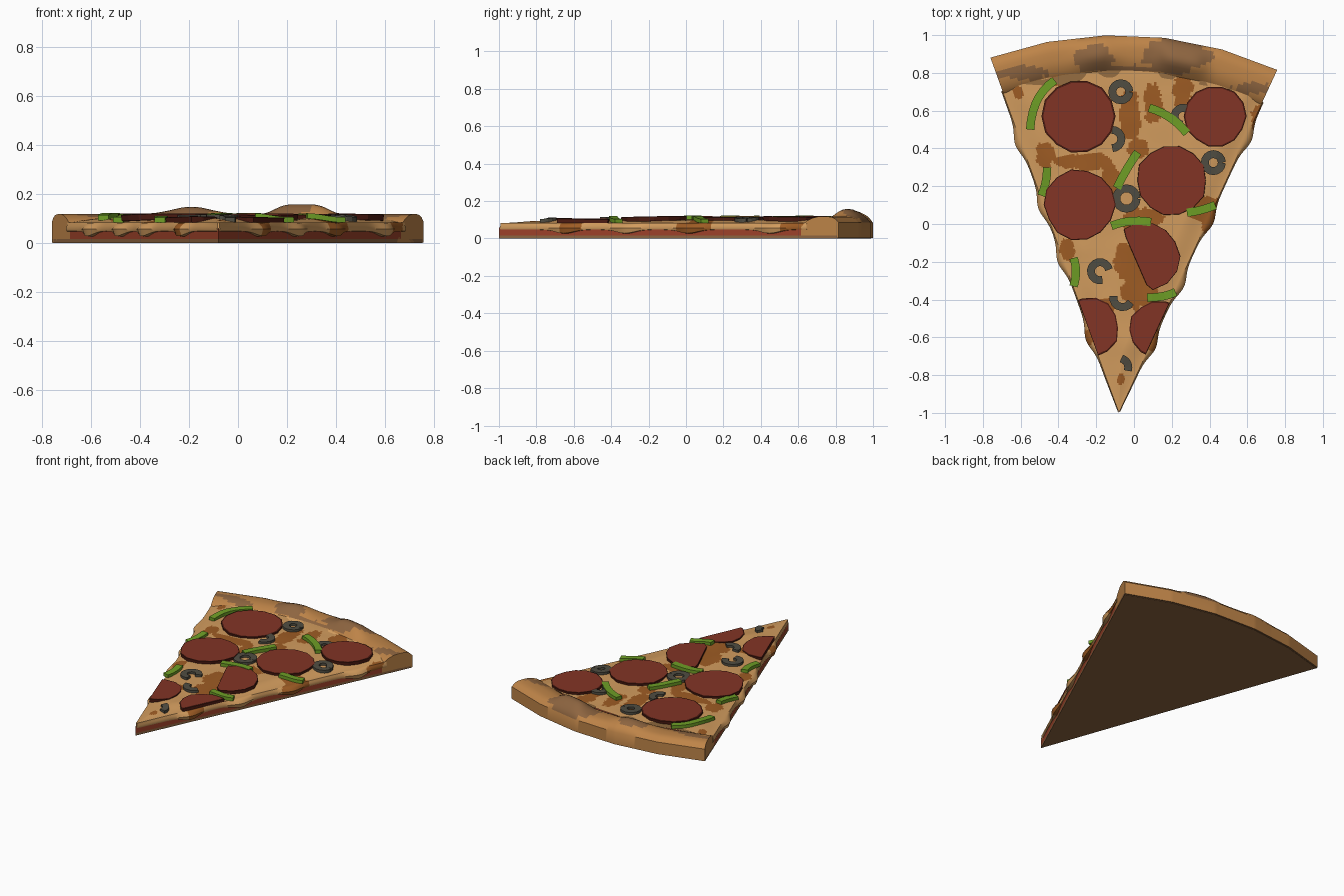
import bpy, bmesh, math, random
from mathutils import Vector, noise

if "Cube" in bpy.data.objects:
    bpy.data.objects.remove(bpy.data.objects["Cube"])

random.seed(4)
TIP = Vector((-0.08, -1.0))
AL, AR = math.radians(-19.88), math.radians(24.78)   # slice edges, angle from +y
NL = Vector((-math.cos(AL), math.sin(AL)))           # outward edge normals
NR = Vector((math.cos(AR), -math.sin(AR)))


def mat(name, *rgb):
    m = bpy.data.materials.new(name)
    m.diffuse_color = [((c / 255 + 0.055) / 1.055) ** 2.4 for c in rgb] + [1]
    m.use_nodes = True
    m.node_tree.nodes["Principled BSDF"].inputs["Base Color"].default_value = m.diffuse_color
    return m


CRUST = mat("golden crust", 190, 132, 72)
CHAR = mat("toasted brown", 142, 101, 64)
CHEESE = mat("melted cheese", 210, 156, 94)
BROWNED = mat("browned cheese", 158, 92, 36)
SAUCE = mat("tomato sauce", 158, 66, 42)
MEAT = mat("sausage red", 130, 52, 37)
RIM = mat("sausage dark rim", 78, 28, 18)
GREEN = mat("pepper green", 110, 158, 38)
OLIVE = mat("olive black", 80, 77, 66)


def loft(name, sections, mats, rule=None, smooth=False):
    """Skin closed cross-sections in order and cap both ends."""
    bm = bmesh.new()
    rings = [[bm.verts.new(p) for p in s] for s in sections]
    n = len(rings[0])
    for a, b in zip(rings, rings[1:]):
        for j in range(n):
            bm.faces.new((a[j], a[(j + 1) % n], b[(j + 1) % n], b[j]))
    bm.faces.new(rings[0])
    bm.faces.new(rings[-1])
    bmesh.ops.recalc_face_normals(bm, faces=bm.faces)
    if rule:
        for f in bm.faces:
            f.material_index = rule(f)
    me = bpy.data.meshes.new(name)
    bm.to_mesh(me)
    bm.free()
    for m in mats:
        me.materials.append(m)
    ob = bpy.data.objects.new(name, me)
    bpy.context.collection.objects.link(ob)
    if smooth:
        bpy.ops.object.select_all(action='DESELECT')
        ob.select_set(True)
        bpy.context.view_layer.objects.active = ob
        bpy.ops.object.shade_smooth_by_angle(angle=math.radians(40))
    return ob


def polar(a, r):
    return TIP + r * Vector((math.sin(a), math.cos(a)))


def facet(t, r):
    """Point on the five-sided arc of the slice, t from 0 to 1."""
    k = min(int(t * 5), 4)
    p, q = (polar(AL + (AR - AL) * i / 5, r) for i in (k, k + 1))
    return p.lerp(q, t * 5 - k)


def height(x, y):
    """Cheese surface height, sinking towards the cut edges."""
    d = Vector((x, y)) - TIP
    e = max(0, min(-d.dot(NL), -d.dot(NR)) / 0.12)
    s = min(e, 1)
    return 0.083 + 0.016 * s * s * (3 - 2 * s) + 0.004 * noise.noise((x * 7, y * 7, 0)) * s


def in_spots(p, spots):
    w = 0.35 * noise.noise((p.x * 14, p.y * 14, 2)) + 0.2 * noise.noise((p.x * 40, p.y * 40, 5))
    return any(((p.x - x) / a) ** 2 + ((p.y - y) / b) ** 2 < 1 + 2 * w for x, y, a, b in spots)


# base dough and sauce layer
for name, r, z0, z1, m in (("base_dough", 1.99, 0, 0.016, CHAR), ("sauce_layer", 1.78, 0.016, 0.06, SAUCE)):
    outline = [TIP] + [facet(i / 5, r) for i in range(6)]
    loft(name, [[(p.x, p.y, z) for p in outline] for z in (z0, z1)], [m])

# crust: lumpy profile swept along the faceted arc
PROFILE = ((1.74, 0.002), (1.77, 0.05), (1.80, 0.085), (1.82, 0.098), (1.84, 0.107), (1.86, 0.113),
           (1.88, 0.117), (1.90, 0.118), (1.92, 0.118), (1.94, 0.117), (1.96, 0.114), (1.98, 0.105),
           (2.0, 0.085), (2.0, 0.002))
BURNT = ((-0.22, 0.88, 0.13, 0.06), (0.22, 0.89, 0.19, 0.09), (-0.6, 0.80, 0.16, 0.035),
         (0.0, 0.82, 0.3, 0.02), (0.62, 0.72, 0.1, 0.03))
sections = []
for i in range(121):
    ring = []
    for r, z in PROFILE:
        p = facet(i / 120, r)
        lump = 0.03 * math.exp(-((p.x + 0.19) / 0.11) ** 2) + 0.04 * math.exp(-((p.x - 0.26) / 0.12) ** 4)
        if 1.79 < r < 1.99:
            z += lump * math.exp(-((r - 1.90) / 0.07) ** 2)
        ring.append((p.x, p.y, z))
    sections.append(ring)


def crust_rule(f):
    c = f.calc_center_median()
    return int(f.normal.z > 0.2 and in_spots(c, BURNT)) or int(f.normal.z < -0.8)


loft("crust", sections, [CRUST, CHAR], crust_rule, True)

# cheese: domed sheet with drooping, dripping edges
SPOTS = ((-0.02, 0.58, 0.06, 0.13), (0.10, 0.64, 0.05, 0.11), (-0.27, 0.33, 0.16, 0.045),
         (-0.47, 0.37, 0.05, 0.07), (0.26, 0.70, 0.06, 0.09), (-0.61, 0.70, 0.03, 0.03),
         (0.04, 0.02, 0.11, 0.07), (0.38, 0.08, 0.08, 0.07), (-0.02, -0.20, 0.09, 0.10),
         (0.03, -0.36, 0.10, 0.09), (-0.35, -0.14, 0.04, 0.06), (-0.07, -0.82, 0.02, 0.03),
         (-0.15, -0.43, 0.06, 0.03), (-0.12, 0.24, 0.05, 0.08), (-0.4, 0.76, 0.05, 0.03),
         (0.13, -0.62, 0.06, 0.06), (0.42, 0.0, 0.06, 0.06), (-0.26, -0.6, 0.04, 0.05),
         (0.02, 0.40, 0.06, 0.05), (0.66, 0.56, 0.04, 0.07))
LEFT_DRIPS, RIGHT_DRIPS = (0.42, 0.86, 1.16, 1.52), (0.39, 0.75, 1.12, 1.6)


def edge_drop(a, n, r, drips):
    g = max(math.exp(-((r - d) / 0.075) ** 2) for d in drips)
    b, low, p = (0.004 + 0.026 * g) * min(1, r * 5), 0.046 - 0.02 * g, polar(a, r)
    return [((p + n * o).to_tuple() + (z,)) for o, z in
            ((-0.005, low), (b * 0.8, low + 0.002), (b + 0.003, 0.057), (b * 0.8, 0.070), (b * 0.4, 0.079))]


sections = []
for i in range(181):
    r = 0.008 + 1.805 * i / 180
    ring = edge_drop(AL, NL, r, LEFT_DRIPS)
    for j in range(111):
        p = polar(AL + (AR - AL) * j / 110, r)
        ring.append((p.x, p.y, height(p.x, p.y)))
    sections.append(ring + edge_drop(AR, NR, r, RIGHT_DRIPS)[::-1])
loft("cheese", sections, [CHEESE, BROWNED],
     lambda f: int(in_spots(f.calc_center_median(), SPOTS)), True)


# sausage slices: thin discs trimmed at the slice edges
def sausage(i, x, y, r, rim, cut=None):
    c = Vector((x, y))
    planes = [(TIP, NL), (TIP, NR)] + ([cut] if cut else [])
    outline = []
    for k in range(14):
        a = math.tau * k / 14
        p = c + r * random.uniform(0.97, 1.04) * Vector((math.cos(a), math.sin(a)))
        for q, n in planes:
            p -= n * max(0, (p - q).dot(n))
        outline.append(p)
    mid = sum(outline, Vector((0, 0))) / 14
    tx, ty = random.uniform(-0.02, 0.02), random.uniform(-0.02, 0.02)
    z = height(*mid) + 0.004

    def ring(shrink, dz):
        ps = [p.lerp(mid, shrink) for p in outline]
        return [(p.x, p.y, z + dz + tx * (p.x - mid.x) + ty * (p.y - mid.y)) for p in ps]
    loft(f"sausage_slice_{i}", [ring(0.02, -0.012), ring(0, 0.012), ring(rim, 0.014)],
         [RIM, MEAT], lambda f: int(len(f.verts) > 4))


CUT = (Vector((0, -0.17)), Vector((-0.917, -0.4)))
for i, s in enumerate(((-0.29, 0.57, 0.195, 0.05), (0.43, 0.57, 0.162, 0.05), (-0.29, 0.10, 0.187, 0.03),
                       (0.20, 0.23, 0.185, 0.01), (0.06, -0.17, 0.18, 0.02, CUT),
                       (-0.24, -0.55, 0.16, 0.06), (0.13, -0.56, 0.155, 0.06))):
    sausage(i + 1, *s)


def strip(name, path, width, lift, thick, m):
    """Flat ribbon with a rectangular section along a 2D path."""
    secs = []
    for i, p in enumerate(path):
        t = (path[min(i + 1, len(path) - 1)] - path[max(i - 1, 0)]).normalized()
        n = Vector((-t.y, t.x)) * width / 2
        z = height(*p) + lift
        secs.append([(q.x, q.y, h) for q, h in ((p - n, z), (p + n, z), (p + n, z + thick), (p - n, z + thick))])
    loft(name, secs, [m])


# olive rings: centre, radius, start and end angle
for i, (x, y, r, a0, a1) in enumerate(((-0.07, 0.70, 0.045, 0, 360), (0.42, 0.325, 0.045, 0, 360),
                                       (-0.04, 0.135, 0.054, 0, 360), (-0.115, 0.45, 0.048, -90, 90),
                                       (0.26, 0.57, 0.045, 60, 260), (-0.18, -0.25, 0.048, 10, 285),
                                       (-0.06, -0.39, 0.05, 170, 330), (-0.08, -0.76, 0.05, -20, 75))):
    n = max(5, round((a1 - a0) / 22.5))
    angles = [math.radians(a0 + (a1 - a0) * k / n) for k in range(n + 1)]
    path = [Vector((x + r * math.cos(a), y + r * math.sin(a))) for a in angles]
    strip(f"olive_ring_{i + 1}", path, 0.042, -0.006, 0.022, OLIVE)

# green pepper strips: start, bend control, end
for i, (ax, ay, bx, by, cx, cy) in enumerate((
        (-0.55, 0.50, -0.54, 0.68, -0.42, 0.76), (0.08, 0.615, 0.20, 0.58, 0.28, 0.48),
        (-0.09, 0.19, -0.05, 0.28, 0.02, 0.38), (-0.46, 0.30, -0.46, 0.22, -0.49, 0.15),
        (0.28, 0.06, 0.36, 0.07, 0.43, 0.10), (-0.12, -0.01, -0.02, 0.03, 0.09, 0.01),
        (-0.32, -0.18, -0.295, -0.25, -0.32, -0.33), (0.07, -0.39, 0.16, -0.39, 0.22, -0.36))):
    a, b, c = Vector((ax, ay)), Vector((bx, by)), Vector((cx, cy))
    path = [a.lerp(b, k / 7).lerp(b.lerp(c, k / 7), k / 7) for k in range(8)]
    strip(f"pepper_strip_{i + 1}", path, 0.044, 0.0, 0.022, GREEN)
